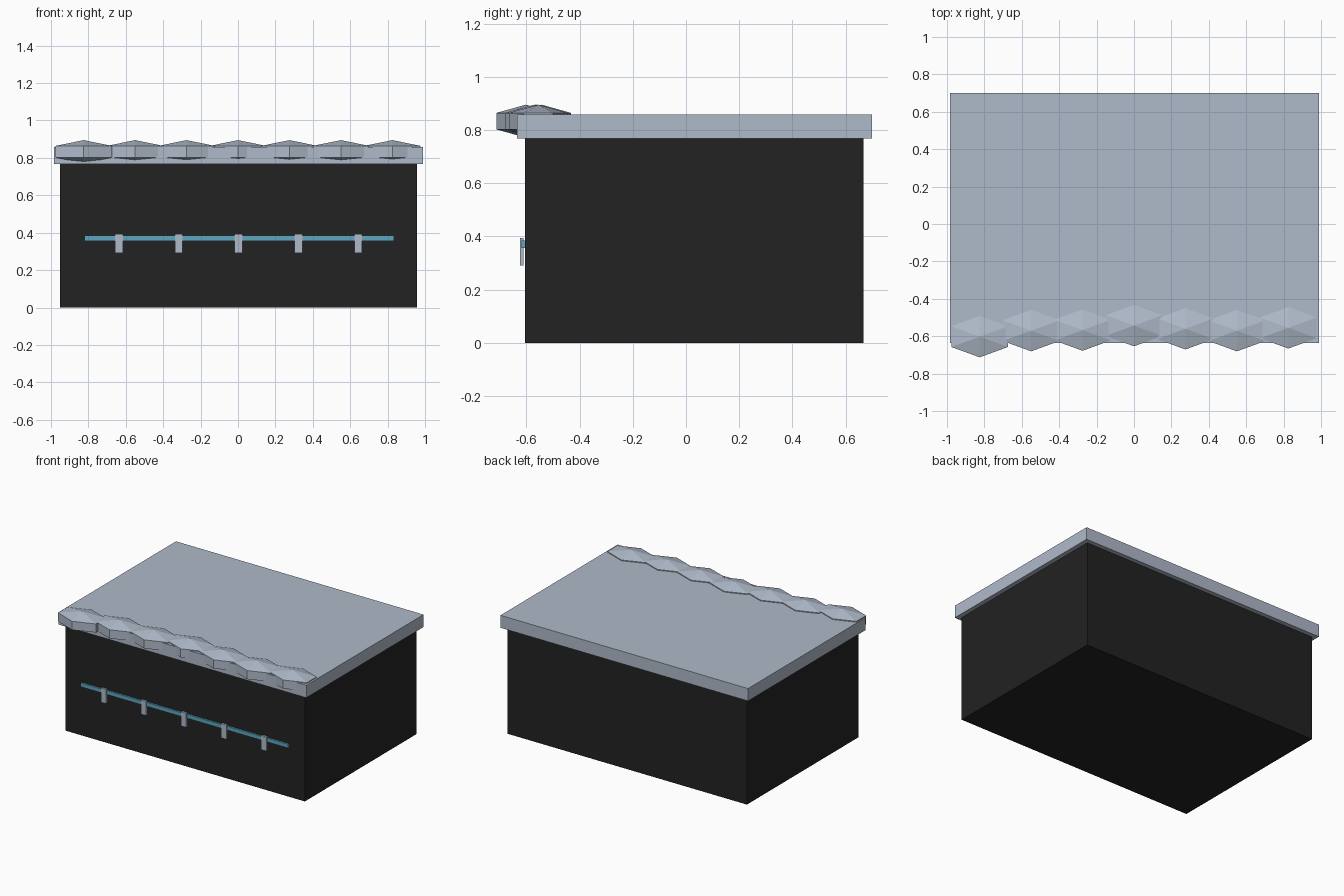
import bpy

cube = bpy.data.objects.get("Cube")
if cube:
    bpy.data.objects.remove(cube, do_unlink=True)


def material(name, colour):
    m = bpy.data.materials.new(name)
    m.use_nodes = True
    m.diffuse_color = (*colour, 1)
    m.node_tree.nodes["Principled BSDF"].inputs["Base Color"].default_value = (*colour, 1)
    return m


black = material("black", (0.016, 0.016, 0.016))
stone_grey = material("blue_grey", (0.43, 0.49, 0.585))
blue = material("rail_blue", (0.11, 0.38, 0.53))


def finish(name, mat):
    ob = bpy.context.object
    ob.name = name
    ob.data.materials.append(mat)
    bpy.ops.object.transform_apply(location=False, rotation=False, scale=True)
    return ob


def box(name, mat, x, y, z):
    """Box from (min, max) ranges."""
    centre = [(a + b) / 2 for a, b in (x, y, z)]
    bpy.ops.mesh.primitive_cube_add(size=1, location=centre)
    bpy.context.object.scale = [b - a for a, b in (x, y, z)]
    return finish(name, mat)


# Main block and overhanging slab
box("body", black, (-0.953, 0.957), (-0.605, 0.667), (0, 0.77))
box("top_slab", stone_grey, (-0.985, 0.99), (-0.636, 0.70), (0.768, 0.858))

# Row of faceted hexagonal stones along the front edge
offsets = [-0.602, -0.57, -0.567, -0.543, -0.56, -0.57, -0.555]
for i, y in enumerate(offsets):
    bpy.ops.mesh.primitive_uv_sphere_add(
        segments=6, ring_count=3, radius=1, location=((i - 3) * 0.275, y, 0.833))
    bpy.context.object.scale = (0.202, 0.128, 0.062)
    finish(f"edge_stone_{i + 1}", stone_grey)

# Front rail and its hanging clips
box("front_rail", blue, (-0.822, 0.833), (-0.618, -0.604), (0.356, 0.384))
for i in range(5):
    x = 0.003 + (i - 2) * 0.32
    box(f"rail_clip_{i + 1}", stone_grey, (x - 0.021, x + 0.021),
        (-0.624, -0.61), (0.291, 0.394))
